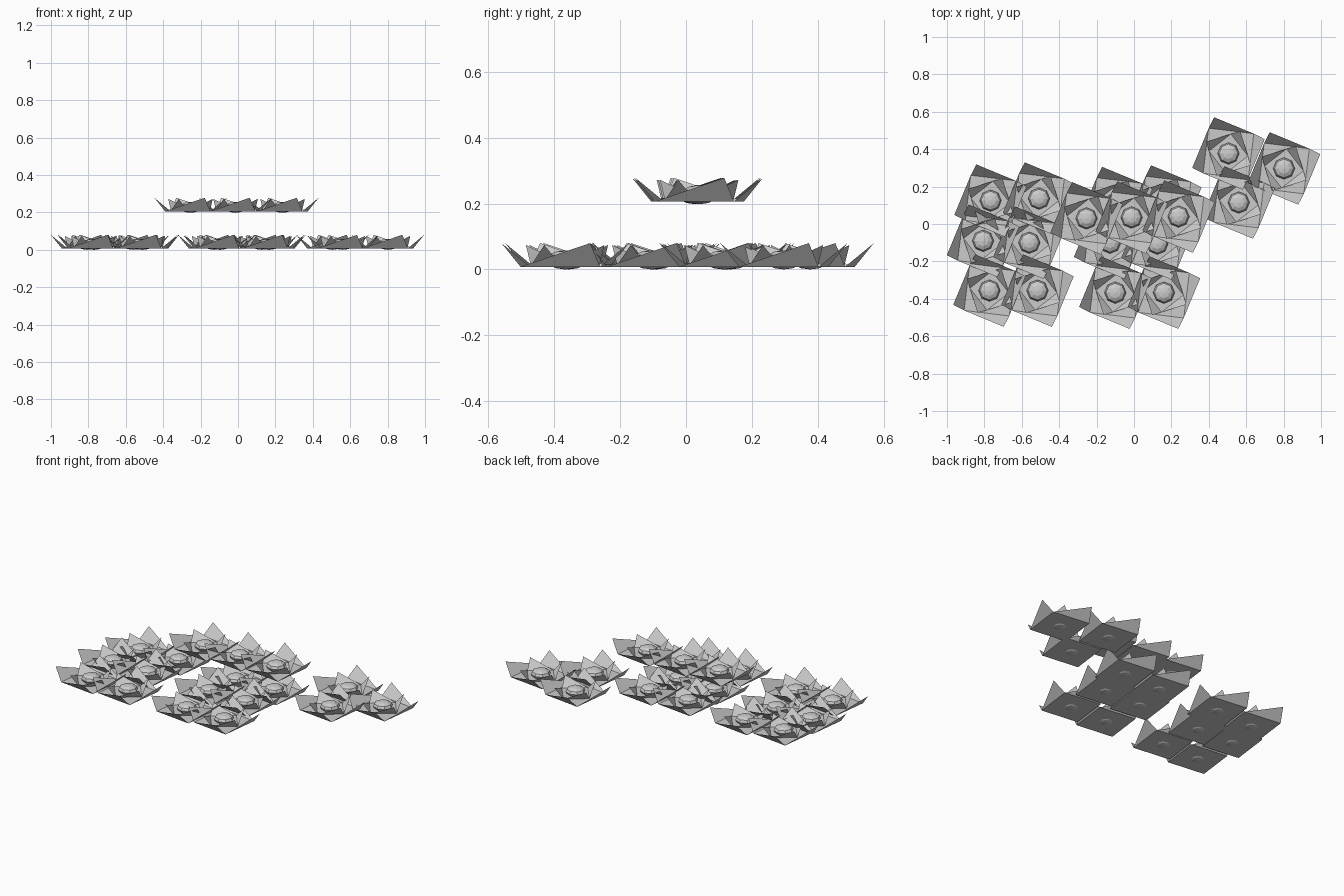
import bpy, bmesh
from math import sin, cos, radians

if "Cube" in bpy.data.objects:
    bpy.data.objects.remove(bpy.data.objects["Cube"])


def cup_mesh(name, base_r, base_a, tip_r, tip_a, z0, z1):
    """Flat square base with four folded-up, slightly twisted triangular petals."""
    bm = bmesh.new()
    base, tips = [], []
    for i in range(4):
        a, t = radians(base_a + 90 * i), radians(tip_a + 90 * i)
        base.append(bm.verts.new((base_r * cos(a), base_r * sin(a), z0)))
        tips.append(bm.verts.new((tip_r * cos(t), tip_r * sin(t), z1)))
    bm.faces.new(base)
    for i in range(4):
        bm.faces.new((base[i], tips[i], base[(i + 1) % 4]))
    me = bpy.data.meshes.new(name)
    bm.to_mesh(me)
    bm.free()
    return me


def heart_mesh():
    """Low-poly flattened ball in the middle of each flower."""
    bm = bmesh.new()
    bmesh.ops.create_uvsphere(bm, u_segments=8, v_segments=6, radius=0.058)
    for v in bm.verts:
        v.co.z = v.co.z * 0.5 + 0.029
    me = bpy.data.meshes.new("flower_heart")
    bm.to_mesh(me)
    bm.free()
    return me


# Shared parts of one flower
parts = [
    cup_mesh("outer_petals", 0.172, 38, 0.208, 111.5, 0.008, 0.08),
    cup_mesh("inner_petals", 0.105, 83, 0.135, 152, 0.012, 0.074),
    heart_mesh(),
]

# Flower centres: left patch, middle patch, right patch, raised row
flowers = [
    (-0.767, 0.125, 0), (-0.508, 0.136, 0), (-0.807, -0.09, 0),
    (-0.56, -0.10, 0), (-0.773, -0.356, 0), (-0.516, -0.356, 0),
    (-0.094, 0.112, 0), (0.168, 0.12, 0), (-0.128, -0.10, 0),
    (0.125, -0.105, 0), (-0.10, -0.367, 0), (0.16, -0.367, 0),
    (0.505, 0.377, 0), (0.802, 0.297, 0), (0.56, 0.115, 0),
    (-0.254, 0.03, 0.198), (-0.013, 0.035, 0.198), (0.238, 0.04, 0.198),
]
for n, loc in enumerate(flowers, 1):
    for me in parts:
        ob = bpy.data.objects.new(f"{me.name}_{n}", me)
        ob.location = loc
        bpy.context.scene.collection.objects.link(ob)
